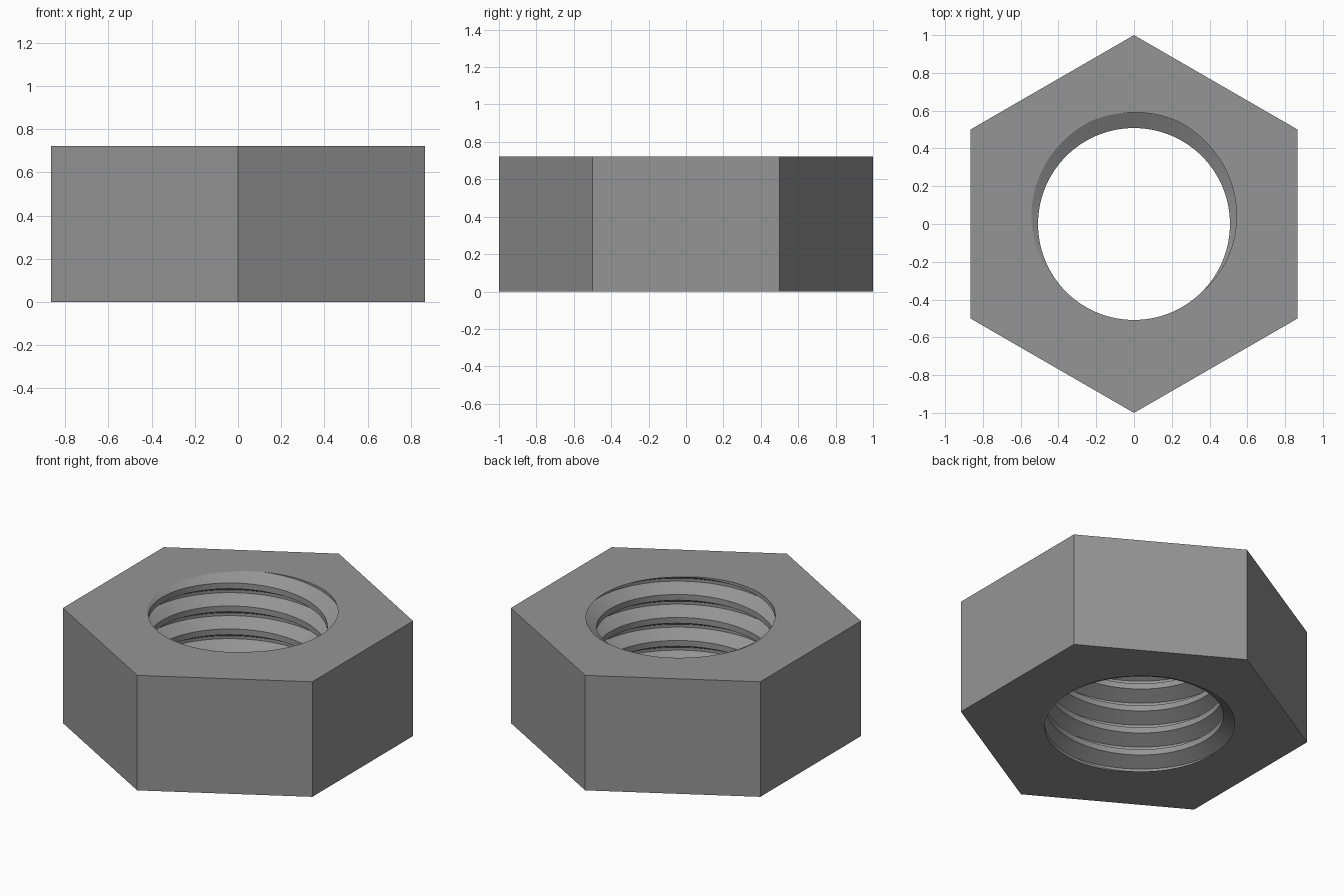
import bpy, bmesh, math
from mathutils import Vector

if "Cube" in bpy.data.objects:
    bpy.data.objects.remove(bpy.data.objects["Cube"])

H = 0.722            # nut height
PITCH = H / 5        # five thread turns
R_MIN, R_MAX = 0.508, 0.591
N = 120              # segments per turn

# Thread profile over one pitch: (height fraction, radius), root centred on 0
PROFILE = [(-0.0625, R_MAX), (0.0625, R_MAX), (0.375, R_MIN), (0.625, R_MIN)]

bm = bmesh.new()

# Right-handed helical thread, longer than the nut at both ends
columns = []
for j in range(N + 1):
    a = 2 * math.pi * j / N
    lift = j / N - 0.25
    columns.append([bm.verts.new((r * math.cos(a), r * math.sin(a), (k + f + lift) * PITCH))
                    for k in range(-2, 8) for f, r in PROFILE])
for c0, c1 in zip(columns, columns[1:]):
    for i in range(len(c0) - 1):
        bm.faces.new((c0[i], c0[i + 1], c1[i + 1], c1[i]))
bmesh.ops.remove_doubles(bm, verts=bm.verts[:], dist=1e-5)

# Trim the thread flush with the bottom and top
for z, n in ((0, -1), (H, 1)):
    bmesh.ops.bisect_plane(bm, geom=bm.verts[:] + bm.edges[:] + bm.faces[:], dist=1e-5,
                           plane_co=(0, 0, z), plane_no=(0, 0, n), clear_outer=True)

# Hexagon outlines, and flat end faces between each outline and the hole
rings = []
for z in (0, H):
    rim = [e for e in bm.edges if e.is_boundary and all(abs(v.co.z - z) < 1e-4 for v in e.verts)]
    ring = [bm.verts.new((math.cos(math.radians(90 + 60 * i)),
                          math.sin(math.radians(90 + 60 * i)), z)) for i in range(6)]
    outline = [bm.edges.new((ring[i], ring[(i + 1) % 6])) for i in range(6)]
    bmesh.ops.triangle_fill(bm, edges=rim + outline, use_beauty=True,
                            normal=Vector((0, 0, 1 if z else -1)))
    rings.append(ring)

# Six side walls
lo, hi = rings
for i in range(6):
    k = (i + 1) % 6
    bm.faces.new((lo[i], lo[k], hi[k], hi[i]))
bmesh.ops.recalc_face_normals(bm, faces=bm.faces[:])

mesh = bpy.data.meshes.new("hex_nut")
bm.to_mesh(mesh)
bm.free()
nut = bpy.data.objects.new("hex_nut", mesh)
bpy.context.collection.objects.link(nut)

# Plain grey metal
steel = bpy.data.materials.new("steel_grey")
steel.diffuse_color = (0.3, 0.3, 0.3, 1)
steel.use_nodes = True
steel.node_tree.nodes["Principled BSDF"].inputs["Base Color"].default_value = steel.diffuse_color
mesh.materials.append(steel)

bpy.context.view_layer.objects.active = nut
nut.select_set(True)
bpy.ops.object.shade_smooth_by_angle(angle=math.radians(25))
